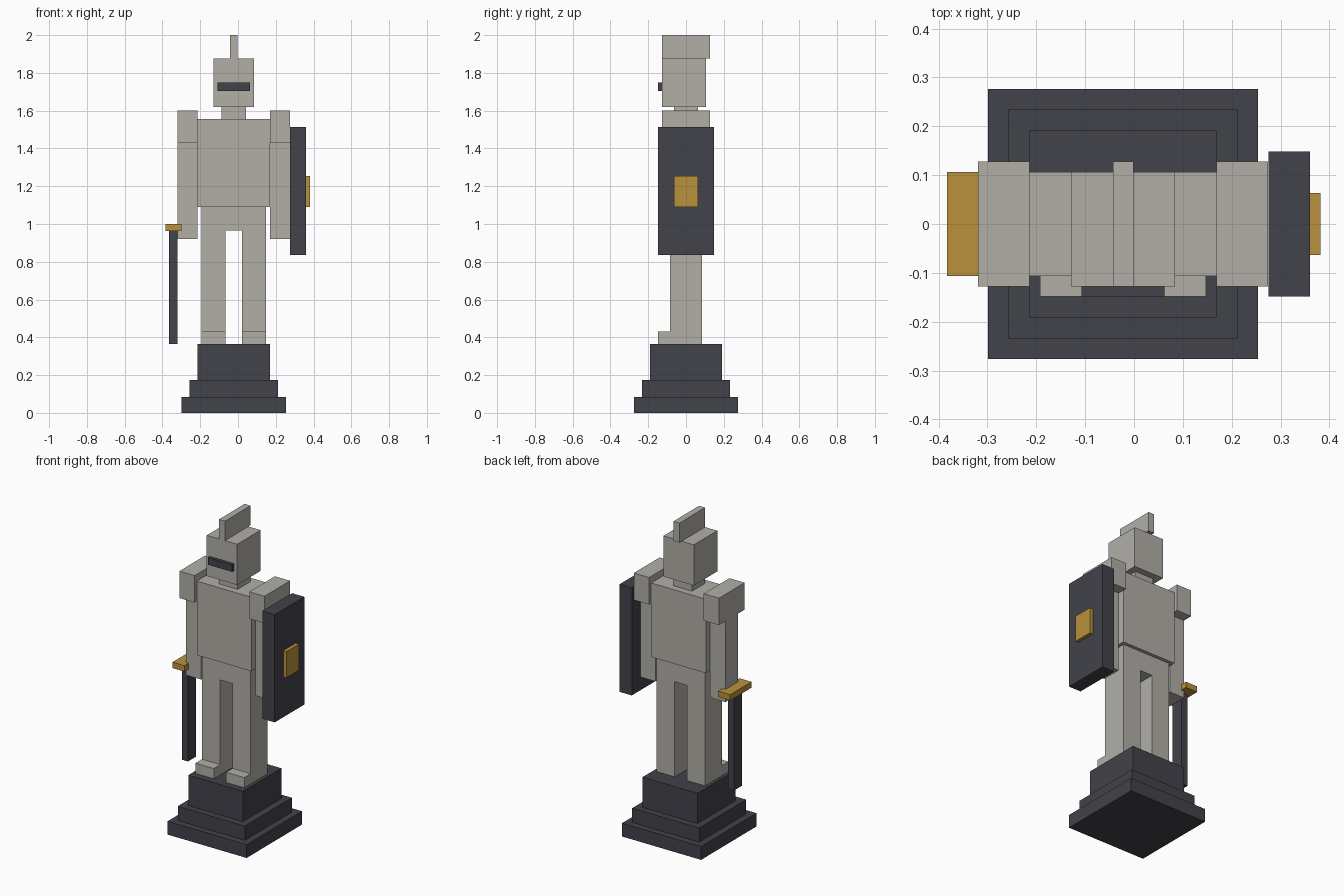
import bpy
import bmesh
from mathutils import Vector

cube = bpy.data.objects.get("Cube")
if cube:
    bpy.data.objects.remove(cube, do_unlink=True)

CX = -0.0225  # middle of the figure; the shield and sword shift it off zero


def make_material(name, rgb):
    mat = bpy.data.materials.new(name)
    mat.use_nodes = True
    color = (*rgb, 1.0)
    mat.diffuse_color = color
    for node in mat.node_tree.nodes:
        if node.type == 'BSDF_PRINCIPLED':
            node.inputs["Base Color"].default_value = color
            node.inputs["Roughness"].default_value = 0.8
    return mat


STONE = make_material("pale stone", (0.445, 0.43, 0.39))
DARK = make_material("dark slate", (0.054, 0.054, 0.07))
GOLD = make_material("gold", (0.49, 0.285, 0.045))


def block(name, mat, x, y, z):
    """Box spanning the given (low, high) ranges."""
    spans = (x, y, z)
    center = Vector([(a + b) / 2 for a, b in spans])
    size = Vector([b - a for a, b in spans])
    bm = bmesh.new()
    bmesh.ops.create_cube(bm, size=1)
    bmesh.ops.scale(bm, vec=size, verts=bm.verts)
    mesh = bpy.data.meshes.new(name)
    bm.to_mesh(mesh)
    bm.free()
    mesh.materials.append(mat)
    obj = bpy.data.objects.new(name, mesh)
    obj.location = center
    bpy.context.collection.objects.link(obj)
    return obj


def centered(name, mat, half_x, y, z):
    return block(name, mat, (CX - half_x, CX + half_x), y, z)


def pair(name, mat, inner, outer, y, z):
    """Left and right copies at equal distances from the middle."""
    block("left_" + name, mat, (CX + inner, CX + outer), y, z)
    block("right_" + name, mat, (CX - outer, CX - inner), y, z)


def both(half):
    return (-half, half)


# Stepped pedestal
for name, half, z in (("lower", 0.276, (0, 0.084)),
                      ("middle", 0.234, (0.084, 0.174)),
                      ("upper", 0.191, (0.174, 0.365))):
    centered("pedestal_" + name, DARK, half, both(half), z)

# Legs, feet and hips
pair("leg", STONE, 0.043, 0.17, both(0.084), (0.365, 0.965))
pair("foot", STONE, 0.043, 0.17, (-0.148, -0.084), (0.365, 0.43))
centered("hips", STONE, 0.17, both(0.084), (0.965, 1.09))

# Torso, arms and shoulder guards
centered("torso", STONE, 0.191, both(0.106), (1.09, 1.557))
pair("arm", STONE, 0.191, 0.297, both(0.064), (0.92, 1.43))
pair("shoulder_guard", STONE, 0.191, 0.297, both(0.128), (1.43, 1.6))

# Head
centered("neck", STONE, 0.064, both(0.064), (1.557, 1.62))
centered("helmet", STONE, 0.106, (-0.128, 0.106), (1.62, 1.877))
centered("helmet_crest", STONE, 0.021, both(0.128), (1.877, 2.0))
centered("visor", DARK, 0.085, (-0.148, -0.128), (1.705, 1.75))

# Sword on the right, point down
block("sword_guard", GOLD, (-0.383, -0.299), both(0.106), (0.963, 1.0))
block("sword_blade", DARK, (-0.364, -0.321), both(0.04), (0.365, 0.963))

# Shield on the left
block("shield", DARK, (0.275, 0.36), both(0.148), (0.835, 1.514))
block("shield_boss", GOLD, (0.36, 0.382), both(0.063), (1.09, 1.255))
